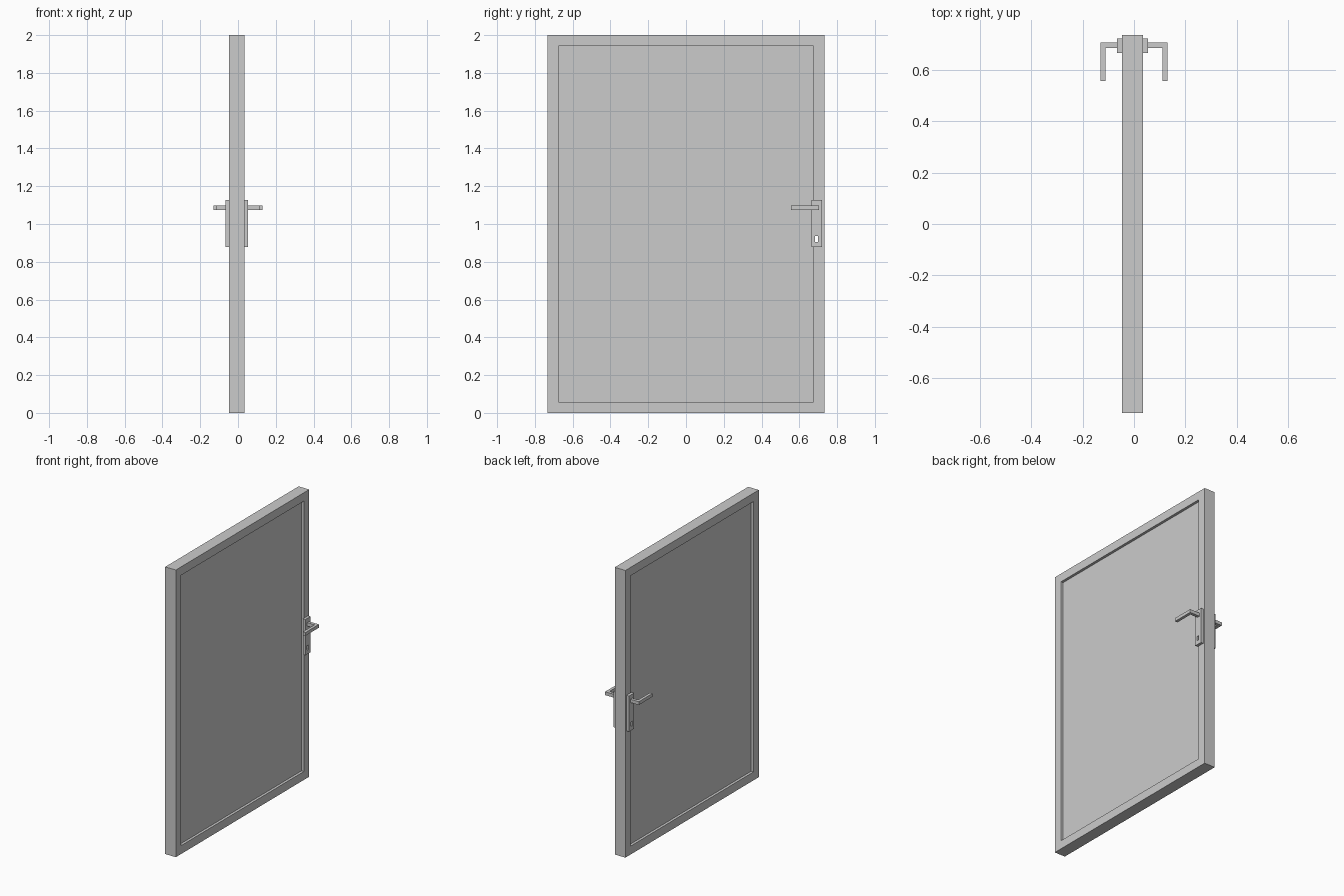
import bpy, bmesh

if "Cube" in bpy.data.objects:
    bpy.data.objects.remove(bpy.data.objects["Cube"])

SLAB_X = (-0.047, 0.035)   # door thickness
PLATE_T = 0.019


def finish(name, bm):
    bmesh.ops.recalc_face_normals(bm, faces=bm.faces)
    me = bpy.data.meshes.new(name)
    bm.to_mesh(me)
    bm.free()
    ob = bpy.data.objects.new(name, me)
    bpy.context.collection.objects.link(ob)
    return ob


def box_bm(x, y, z):
    bm = bmesh.new()
    bmesh.ops.create_cube(bm, size=1)
    for v in bm.verts:
        for i, (lo, hi) in enumerate((x, y, z)):
            v.co[i] = lo if v.co[i] < 0 else hi
    return bm


def prism(name, outline, z0, z1):
    bm = bmesh.new()
    face = bm.faces.new([bm.verts.new((x, y, z0)) for x, y in outline])
    ext = bmesh.ops.extrude_face_region(bm, geom=[face])
    for v in ext["geom"]:
        if isinstance(v, bmesh.types.BMVert):
            v.co.z = z1
    return finish(name, bm)


# Door slab with a shallow recessed panel on both faces
bm = box_bm(SLAB_X, (-0.734, 0.734), (0, 2))
bm.normal_update()
for face in [f for f in bm.faces if abs(f.normal.x) > 0.9]:
    side = 1 if face.normal.x > 0 else -1
    bmesh.ops.inset_individual(bm, faces=[face], thickness=0.083)
    inner = bmesh.ops.extrude_face_region(bm, geom=[face])
    bmesh.ops.translate(bm, vec=(-side * 0.018, 0, 0),
                        verts=[v for v in inner["geom"] if isinstance(v, bmesh.types.BMVert)])
    if face.is_valid:
        bmesh.ops.delete(bm, geom=[face], context='FACES_ONLY')
door = finish("door_slab", bm)
drilled = [door]

# Lock plate and L-shaped lever on each side
for label, side, base, tip in (("left", -1, SLAB_X[0], -0.13), ("right", 1, SLAB_X[1], 0.13)):
    outer = base + side * PLATE_T
    plate = finish(label + "_lock_plate",
                   box_bm(sorted((base, outer)), (0.664, 0.721), (0.877, 1.126)))
    drilled.append(plate)
    inner = tip - side * 0.02
    prism(label + "_lever", [(outer, 0.705), (tip, 0.705), (tip, 0.556),
                             (inner, 0.556), (inner, 0.684), (outer, 0.684)], 1.074, 1.097)

# Keyhole running through plates and slab
cutter = finish("keyhole_cutter", box_bm((-0.2, 0.2), (0.683, 0.698), (0.905, 0.937)))
cutter.hide_render = True
cutter.hide_set(True)
cutter.display_type = 'WIRE'
for ob in drilled:
    mod = ob.modifiers.new("keyhole", 'BOOLEAN')
    mod.operation = 'DIFFERENCE'
    mod.solver = 'EXACT'
    mod.object = cutter
